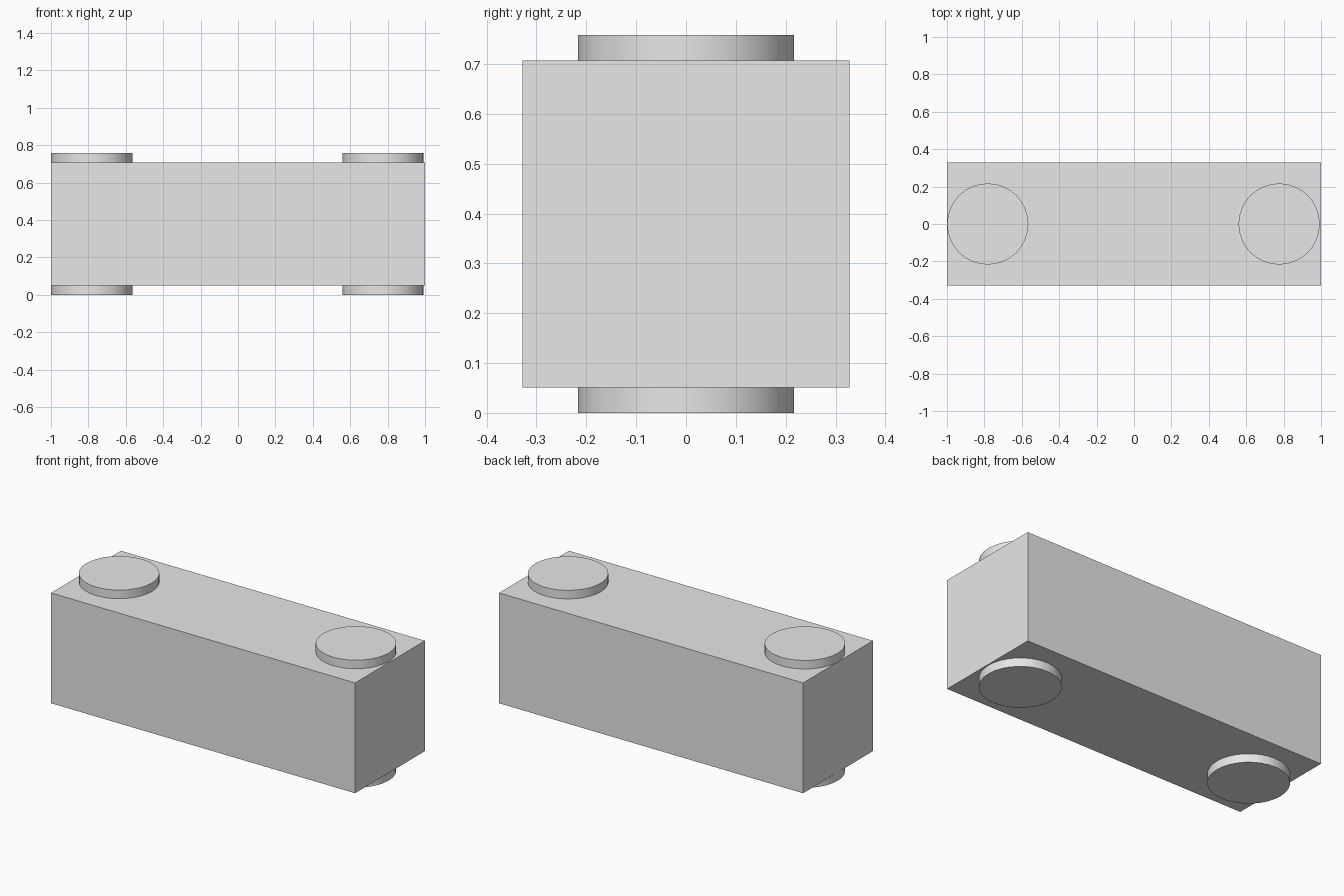
import bpy

cube = bpy.data.objects.get("Cube")
if cube:
    bpy.data.objects.remove(cube, do_unlink=True)

grey = bpy.data.materials.new("light_grey")
grey.use_nodes = True
colour = (0.8, 0.8, 0.8, 1)
grey.diffuse_color = colour
grey.node_tree.nodes["Principled BSDF"].inputs["Base Color"].default_value = colour

LENGTH, WIDTH, HEIGHT = 2.0, 0.656, 0.656
RADIUS, RISE, SINK = 0.217, 0.051, 0.02


def finish(name):
    obj = bpy.context.object
    obj.name = obj.data.name = name
    obj.data.materials.append(grey)
    return obj


# Rectangular body
bpy.ops.mesh.primitive_cube_add(size=1, location=(0, 0, RISE + HEIGHT / 2))
body = finish("body")
body.scale = (LENGTH, WIDTH, HEIGHT)
bpy.ops.object.transform_apply(location=False, rotation=False, scale=True)


def add_disc(name, x, z):
    bpy.ops.mesh.primitive_cylinder_add(
        vertices=32, radius=RADIUS, depth=RISE + SINK, location=(x, 0, z))
    finish(name)
    bpy.ops.object.shade_smooth_by_angle()


# Round discs at both ends, above and below, slightly sunk into the body
low = (RISE + SINK) / 2
high = HEIGHT + 2 * RISE - low
for side, x in (("right", -0.782), ("left", 0.776)):
    add_disc(side + "_bottom_disc", x, low)
    add_disc(side + "_top_disc", x, high)
